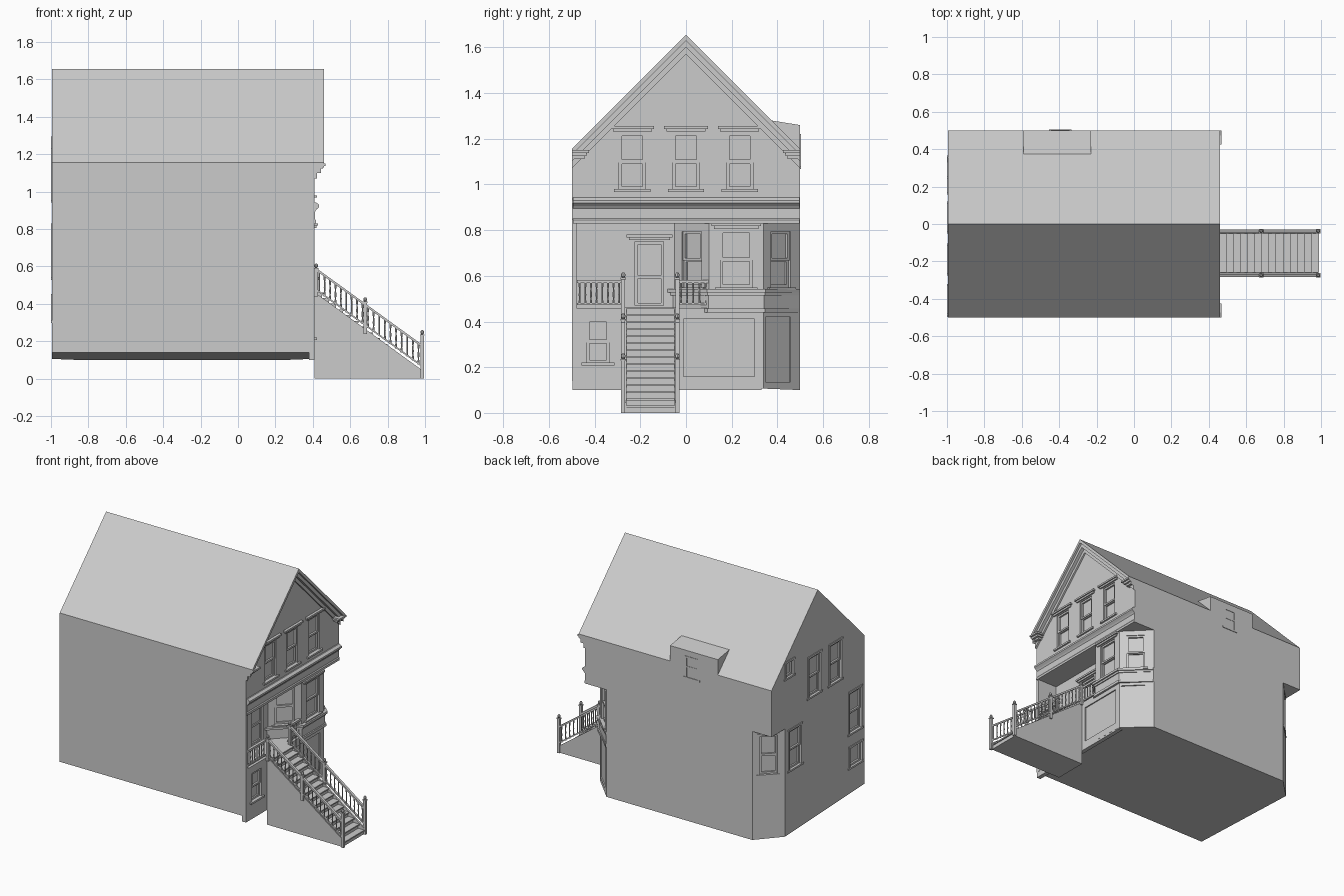
import bpy, bmesh, math
from mathutils import Vector, Matrix

if "Cube" in bpy.data.objects:
    bpy.data.objects.remove(bpy.data.objects["Cube"])


def finish(name, bm):
    bmesh.ops.recalc_face_normals(bm, faces=bm.faces)
    me = bpy.data.meshes.new(name)
    bm.to_mesh(me)
    bm.free()
    ob = bpy.data.objects.new(name, me)
    bpy.context.collection.objects.link(ob)
    return ob


def add_prism(bm, pts, axis, a, b):
    put = {'x': lambda p, t: (t, p[0], p[1]),
           'y': lambda p, t: (p[0], t, p[1]),
           'z': lambda p, t: (p[0], p[1], t)}[axis]
    lo = [bm.verts.new(put(p, a)) for p in pts]
    hi = [bm.verts.new(put(p, b)) for p in pts]
    bm.faces.new(lo)
    bm.faces.new(hi[::-1])
    for i in range(len(pts)):
        j = (i + 1) % len(pts)
        bm.faces.new((lo[i], lo[j], hi[j], hi[i]))


def prism(name, pts, axis, a, b):
    bm = bmesh.new()
    add_prism(bm, pts, axis, a, b)
    return finish(name, bm)


def add_box(bm, x0, x1, y0, y1, z0, z1, m=Matrix()):
    c = Vector(((x0 + x1) / 2, (y0 + y1) / 2, (z0 + z1) / 2))
    s = Matrix.Diagonal((x1 - x0, y1 - y0, z1 - z0, 1))
    bmesh.ops.create_cube(bm, size=1, matrix=m @ Matrix.Translation(c) @ s)


def boxes(name, items, m=Matrix()):
    bm = bmesh.new()
    for it in items:
        add_box(bm, *it, m)
    return finish(name, bm)


def add_lathe(bm, x, y, profile, sides=8):
    rings = [[bm.verts.new((x + r * math.cos(2 * math.pi * k / sides),
                            y + r * math.sin(2 * math.pi * k / sides), z))
              for k in range(sides)] for r, z in profile]
    for a, b in zip(rings, rings[1:]):
        for k in range(sides):
            l = (k + 1) % sides
            bm.faces.new((a[k], a[l], b[l], b[k]))
    bm.faces.new(rings[0][::-1])
    bm.faces.new(rings[-1])


def subtract(ob, cutter):
    cutter.hide_render = True
    cutter.display_type = 'WIRE'
    mod = ob.modifiers.new(cutter.name, 'BOOLEAN')
    mod.operation = 'DIFFERENCE'
    mod.solver = 'EXACT'
    mod.object = cutter


# House body with a gabled profile
house = prism("house_body", [(-.5, .14), (.5, .1), (.5, 1.155), (0, 1.655), (-.5, 1.155)],
              'x', -.995, .41)
boxes("front_foundation", [(.38, .409, -.498, .33, .1, .16)])

# Cut corners and porch recess
bm = bmesh.new()
add_prism(bm, [(.43, .32), (.43, .52), (.23, .52)], 'z', 0, .83)
add_prism(bm, [(-1.02, .33), (-.83, .52), (-1.02, .52)], 'z', 0, .84)
add_prism(bm, [(.43, -.48), (.43, .12), (.26, -.05), (.26, -.48)], 'z', .46, .83)
subtract(house, finish("corner_and_porch_cutter", bm))

# Windows, doors and panels: sunk openings plus trim
openings = bmesh.new()


def opening(name, x, y, z, angle, w, h, kind='sash', crown=False, casing=False, sill=True):
    m = Matrix.Translation((x, y, z)) @ Matrix.Rotation(math.radians(angle), 4, 'Z')
    deep = .008 if kind == 'panel' else .022
    add_box(openings, -deep, .004, -w / 2, w / 2, 0, h, m)
    items = []
    u, t = w / 2, .012

    def frame(n0, n1, a, b):
        items.extend([(n0, n1, -u, -u + t, a, b), (n0, n1, u - t, u, a, b),
                      (n0, n1, -u + t, u - t, a, a + t), (n0, n1, -u + t, u - t, b - t, b)])
    if kind == 'sash':
        frame(-.022, -.012, 0, h / 2)
        frame(-.018, -.006, h / 2 - .006, h)
    elif kind == 'door':
        frame(-.022, -.012, 0, h)
        items.append((-.022, -.014, -u, u, h * .42, h * .47))
    elif kind == 'single':
        frame(-.022, -.01, 0, h)
    if sill and kind in ('sash', 'single'):
        items.append((0, .012 if not casing else .005, -u - .022, u + .022, -.012, 0))
    if casing:
        for s in (-1, 1):
            a, b = sorted((s * u, s * (u + .012)))
            items.append((0, .004, a, b, 0, h))
        items.append((0, .005, -u - .014, u + .014, h, h + .014))
    if crown:
        items.append((0, .01, -u - .028, u + .028, h + .006, h + .018))
        items.append((0, .018, -u - .038, u + .038, h + .018, h + .03))
    if items:
        boxes(name, items, m)


for y in (-.235, 0, .235):
    opening("upper_front_window", .41, y, .98, 0, .115, .245, crown=True)
opening("bay_front_window", .41, .22, .55, 0, .14, .25, crown=True)
opening("bay_right_window", .335, .415, .55, 45, .12, .245)
opening("bay_left_window", .335, .025, .55, -45, .12, .245)
opening("front_door", .26, -.16, .47, 0, .125, .28, 'door', crown=True)
opening("basement_front_window", .41, -.385, .22, 0, .1, .19)
opening("basement_wall_panel", .41, .145, .115, 0, .31, .295, 'panel')
opening("basement_corner_panel", .347, .403, .135, 45, .155, .285, 'panel')
for y, z, w, h, kind in ((.305, 1.18, .08, .1, 'single'), (.035, .955, .125, .265, 'sash'),
                         (-.19, .955, .125, .265, 'sash'), (.243, .54, .125, .265, 'sash'),
                         (-.405, .54, .125, .275, 'sash'), (-.41, .31, .13, .13, 'single')):
    opening("rear_window", -.995, y, z, 180, w, h, kind, casing=True)
opening("rear_corner_window", -.9225, .4275, .54, 135, .11, .265, casing=True)

# Shed dormer with its window, flush with the side wall
prism("dormer", [(.375, 1.28), (.5, 1.26), (.5, 1.155)], 'x', -.59, -.23)
boxes("dormer_window", [(-.445, -.433, .49, .503, 1.08, 1.22), (-.357, -.345, .49, .503, 1.08, 1.22),
                        (-.445, -.345, .49, .503, 1.21, 1.222), (-.445, -.345, .49, .502, 1.145, 1.155),
                        (-.455, -.335, .49, .504, 1.068, 1.08)])
subtract(house, finish("opening_cutter", openings))

# Roof overhang with stepped rake mouldings
for name, x1, top, drop in (("roof_overhang", .46, 0, .025), ("rake_moulding", .445, .025, .055),
                            ("inner_rake_moulding", .422, .055, .085)):
    o, i = 1.655 - top, 1.655 - drop
    prism(name, [(-.5, o - .5), (0, o), (.5, o - .5), (.5, i - .5), (0, i), (-.5, i - .5)],
          'x', .41, x1)

# Eave returns at both gable ends
for s in (-1, 1):
    items = []
    for x1, y0, z0, z1 in ((.468, .425, 1.138, 1.15), (.455, .435, 1.125, 1.138), (.44, .445, 1.112, 1.125)):
        a, b = sorted((s * y0, s * .5))
        items.append((.41, x1, a, b, z0, z1))
    boxes("eave_return", items)

# Belt cornice between the storeys
prism("belt_cornice", [(.41, .83), (.418, .83), (.418, .845), (.413, .852), (.413, .895), (.42, .905),
                       (.434, .918), (.434, .93), (.418, .942), (.41, .942)], 'y', -.495, .498)


# Bay skirt mouldings
def bay(d):
    return [(.24, -.07 - 1.41 * d), (.41 + d, .1 - .41 * d), (.41 + d, .34 + .41 * d),
            (.25 + d * .41, .5), (.24, .5)]


for name, d, z0, z1 in (("bay_lower_moulding", .014, .44, .458), ("bay_skirt", .005, .458, .515),
                        ("bay_upper_moulding", .012, .515, .528), ("bay_sill_moulding", .022, .528, .543)):
    prism(name, bay(d), 'z', z0, z1)

# Front staircase: stringers, steps and nosings
n, run, rise = 15, .57 / 15, .46 / 15
for y0 in (-.272, -.05):
    prism("stair_side", [(.41, 0), (.985, 0), (.985, .045), (.41, .462)], 'y', y0, y0 + .012)
profile = [(.41, 0), (.98, 0)]
nosings = []
for k in range(n):
    x, z = .98 - k * run, (k + 1) * rise
    profile += [(x, z), (x - run, z)]
    nosings.append((x - run, x + .008, -.26, -.05, z - .006, z + .002))
prism("steps", profile[:-1] + [(.41, .46)], 'y', -.26, -.05)
boxes("stair_nosings", nosings)


# Railings: sloping or level, with turned balusters
def railing(name, p0, p1, low, high, count):
    p0, p1 = Vector(p0), Vector(p1)
    bm = bmesh.new()
    flat = Vector((p1.x - p0.x, p1.y - p0.y, 0)).normalized()
    side = Vector((-flat.y, flat.x, 0))
    for base, w, t in ((low, .006, .01), (high - .014, .009, .014)):
        vs = [[bm.verts.new(p + side * a * w + Vector((0, 0, base + b * t)))
               for a, b in ((-1, 0), (1, 0), (1, 1), (-1, 1))] for p in (p0, p1)]
        bm.faces.new(vs[0])
        bm.faces.new(vs[1][::-1])
        for i in range(4):
            j = (i + 1) % 4
            bm.faces.new((vs[0][i], vs[0][j], vs[1][j], vs[1][i]))
    for k in range(count):
        p = p0.lerp(p1, (k + .5) / count)
        h = high - low - .01
        add_lathe(bm, p.x, p.y, [(r, p.z + low + f * h) for r, f in
                                 ((.005, 0), (.005, .2), (.003, .25), (.005, .45), (.003, .75), (.005, .8), (.005, 1))], 6)
    finish(name, bm)


def newel(x, y, z0, z1):
    bm = bmesh.new()
    add_box(bm, x - .009, x + .009, y - .009, y + .009, z0, z1 - .03)
    add_box(bm, x - .012, x + .012, y - .012, y + .012, z1 - .03, z1 - .023)
    add_lathe(bm, x, y, [(.005, z1 - .023), (.01, z1 - .015), (.01, z1 - .008), (.004, z1)])
    finish("newel_post", bm)


for y in (-.275, -.038):
    railing("stair_railing_upper", (.42, y, .455), (.68, y, .267), .015, .135, 9)
    railing("stair_railing_lower", (.68, y, .267), (.98, y, .05), .015, .135, 10)
    newel(.418, y, .44, .615)
    newel(.68, y, .24, .435)
    newel(.985, y, 0, .26)
railing("porch_railing_left", (.4, -.478, .46), (.4, -.28, .46), .012, .122, 8)
railing("porch_railing_right", (.4, -.035, .46), (.4, .098, .46), .012, .122, 5)
